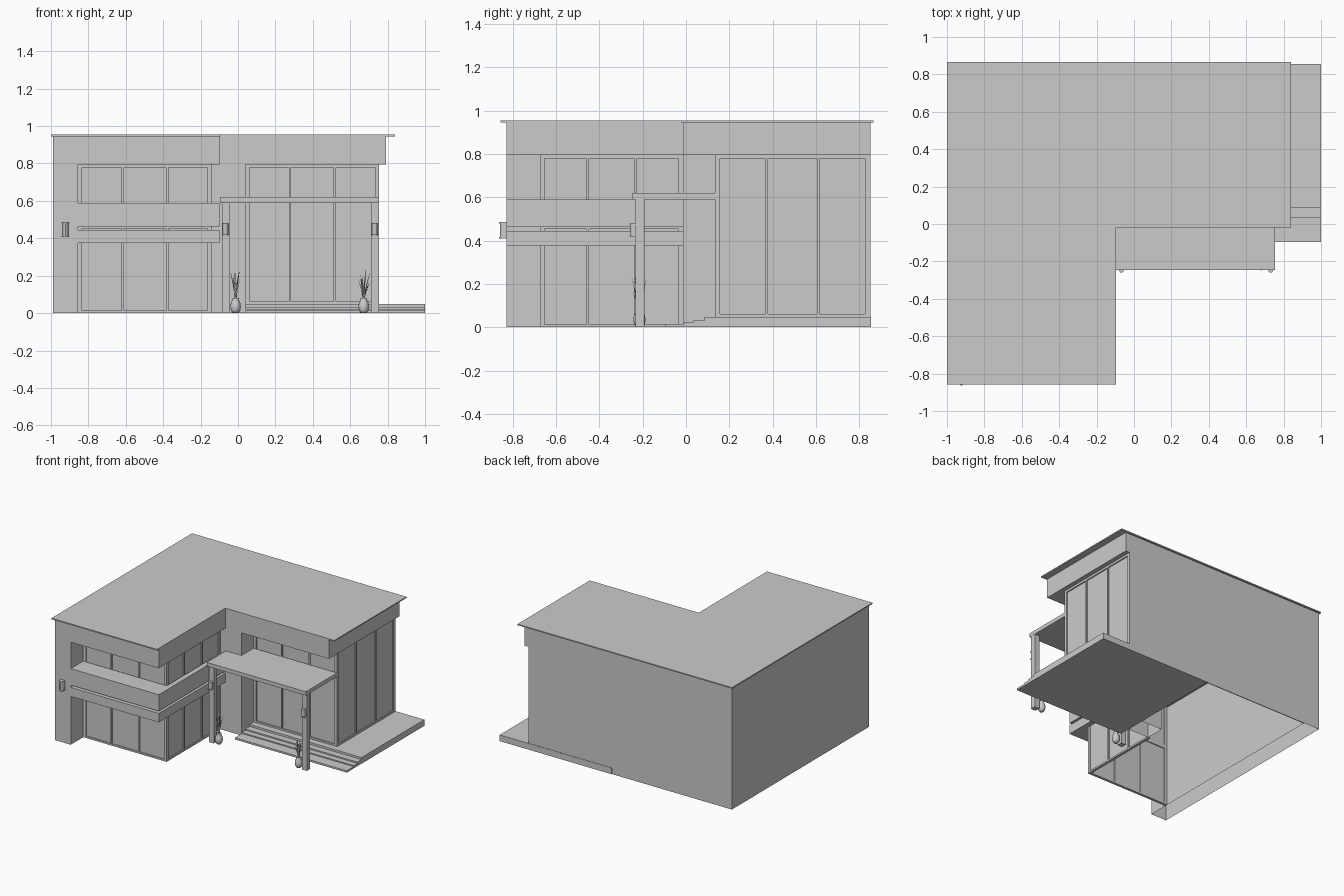
import bpy, bmesh, math, random
from mathutils import Vector

if "Cube" in bpy.data.objects:
    bpy.data.objects.remove(bpy.data.objects["Cube"])

random.seed(4)


def finish(name, bm):
    bmesh.ops.recalc_face_normals(bm, faces=bm.faces)
    me = bpy.data.meshes.new(name)
    bm.to_mesh(me)
    bm.free()
    ob = bpy.data.objects.new(name, me)
    bpy.context.collection.objects.link(ob)
    return ob


def add_prism(bm, pts, z0, z1, bottom=True):
    low = [bm.verts.new((x, y, z0)) for x, y in pts]
    top = [bm.verts.new((x, y, z1)) for x, y in pts]
    bm.faces.new(top)
    if bottom:
        bm.faces.new(low[::-1])
    n = len(pts)
    for i in range(n):
        j = (i + 1) % n
        bm.faces.new((low[i], low[j], top[j], top[i]))


def add_box(bm, x0, x1, y0, y1, z0, z1, bottom=True):
    add_prism(bm, [(x0, y0), (x1, y0), (x1, y1), (x0, y1)], z0, z1, bottom)


def prism(name, pts, z0, z1, bottom=True):
    bm = bmesh.new()
    add_prism(bm, pts, z0, z1, bottom)
    return finish(name, bm)


def box(name, x0, x1, y0, y1, z0, z1, bottom=True):
    return prism(name, [(x0, y0), (x1, y0), (x1, y1), (x0, y1)], z0, z1, bottom)


def window(name, axis, a0, a1, outer, inward, z0, z1, panes=3, border=0.022):
    """Framed glazing along x or y; outer face at 'outer', going inward by sign."""
    def slab(bm, u0, u1, d0, d1, w0, w1):
        v0, v1 = sorted((outer + inward * d0, outer + inward * d1))
        if axis == 'x':
            add_box(bm, u0, u1, v0, v1, w0, w1)
        else:
            add_box(bm, v0, v1, u0, u1, w0, w1)
    bm = bmesh.new()
    slab(bm, a0, a0 + border, 0, 0.02, z0, z1)
    slab(bm, a1 - border, a1, 0, 0.02, z0, z1)
    slab(bm, a0 + border, a1 - border, 0, 0.02, z0, z0 + 0.013)
    slab(bm, a0 + border, a1 - border, 0, 0.02, z1 - 0.017, z1)
    for i in range(1, panes):
        c = a0 + (a1 - a0) * i / panes
        slab(bm, c - 0.006, c + 0.006, 0, 0.02, z0 + 0.013, z1 - 0.017)
    finish(name + "_frame", bm)
    bm = bmesh.new()
    slab(bm, a0 + 0.01, a1 - 0.01, 0.009, 0.013, z0 + 0.005, z1 - 0.005)
    finish(name + "_glass", bm)


# Roof slab and deep fascia below it
prism("roof_slab", [(-1, -0.857), (-0.095, -0.857), (-0.095, -0.02), (0.84, -0.02),
                    (0.84, 0.865), (-1, 0.865)], 0.945, 0.954)
prism("roof_fascia", [(-0.99, -0.828), (-0.10, -0.828), (-0.10, -0.013), (0.79, -0.013),
                      (0.79, 0.852), (-0.99, 0.852)], 0.795, 0.945)

# Walls: hollow left wall, thin back wall, pier beside the entrance
box("left_wall", -0.99, -0.855, -0.828, 0.852, 0, 0.795, bottom=False)
box("back_wall", -0.855, 0.755, 0.846, 0.852, 0, 0.795)
box("entrance_pier", -0.14, 0.04, -0.013, 0.135, 0, 0.795, bottom=False)

# Two-part band wrapping the wing, with a narrow slot between
band = [(-0.855, -0.828), (-0.10, -0.828), (-0.10, -0.013), (-0.14, -0.013),
        (-0.14, -0.675), (-0.855, -0.675)]
prism("wing_band_lower", band, 0.375, 0.445)
prism("wing_band_upper", band, 0.462, 0.59)

# Glazing
for level, z0, z1 in (("lower", 0.0, 0.47), ("upper", 0.47, 0.795)):
    window("wing_front_" + level, 'x', -0.855, -0.14, -0.675, 1, z0, z1)
    window("wing_side_" + level, 'y', -0.675, -0.013, -0.14, -1, z0, z1)
window("main_front", 'x', 0.04, 0.755, 0.135, 1, 0.048, 0.795)
window("main_side", 'y', 0.135, 0.848, 0.755, -1, 0.048, 0.795)

# Deck and steps as one stepped profile extruded along x
profile = [(-0.095, 0), (-0.095, 0.014), (-0.01, 0.014), (-0.01, 0.022), (0.035, 0.022),
           (0.035, 0.032), (0.085, 0.032), (0.085, 0.048), (0.855, 0.048), (0.855, 0)]
bm = bmesh.new()
face = bm.faces.new([bm.verts.new((0.04, y, z)) for y, z in profile])
ext = bmesh.ops.extrude_face_region(bm, geom=[face], use_keep_orig=True)
bmesh.ops.translate(bm, vec=(0.96, 0, 0),
                    verts=[g for g in ext["geom"] if isinstance(g, bmesh.types.BMVert)])
finish("deck_with_steps", bm)

# Porch canopy and posts
box("porch_canopy", -0.095, 0.755, -0.247, 0.135, 0.59, 0.62)
for side, x in (("left", -0.065), ("right", 0.733)):
    box("porch_post_" + side, x - 0.021, x + 0.021, -0.234, -0.192, 0, 0.59)


# Half-round wall lamps with end caps
def lamp(name, x, y, z0, z1, r, depth):
    bm = bmesh.new()
    def ring(s):
        return [(x + r * s * math.cos(math.pi + math.pi * i / 8),
                 y + depth * s * math.sin(math.pi + math.pi * i / 8)) for i in range(9)]
    add_prism(bm, ring(0.88), z0 + 0.006, z1 - 0.006)
    add_prism(bm, ring(1), z0, z0 + 0.006)
    add_prism(bm, ring(1), z1 - 0.006, z1)
    finish(name, bm)


lamp("pier_lamp", -0.922, -0.828, 0.41, 0.485, 0.019, 0.036)
lamp("post_lamp_left", -0.067, -0.234, 0.418, 0.478, 0.017, 0.026)
lamp("post_lamp_right", 0.731, -0.234, 0.418, 0.478, 0.017, 0.026)


# Potted plants: lathed vase plus arching blades
def plant(name, cx, cy):
    bm = bmesh.new()
    outline = [(0.016, 0), (0.025, 0.015), (0.028, 0.035), (0.025, 0.055),
               (0.016, 0.072), (0.018, 0.082), (0.012, 0.076)]
    n = 16
    rings = [[bm.verts.new((cx + r * math.cos(2 * math.pi * i / n),
                            cy + r * math.sin(2 * math.pi * i / n), z)) for i in range(n)]
             for r, z in outline]
    for a, b in zip(rings, rings[1:]):
        for i in range(n):
            j = (i + 1) % n
            bm.faces.new((a[i], a[j], b[j], b[i]))
    bm.faces.new(rings[0][::-1])
    bm.faces.new(rings[-1])
    vase = finish(name + "_vase", bm)
    vase.data.shade_smooth()

    bm = bmesh.new()
    for k in range(14):
        ang = 2 * math.pi * k / 14 + random.uniform(-0.2, 0.2)
        lean, top = random.uniform(0.008, 0.038), random.uniform(0.16, 0.235)
        out = Vector((math.cos(ang), math.sin(ang), 0))
        side = Vector((-out.y, out.x, 0))
        prev = None
        for t, w in ((0, 0.002), (0.4, 0.003), (0.75, 0.0028), (1, 0.0005)):
            p = Vector((cx, cy, 0.07 + (top - 0.07) * t)) + out * (0.004 + lean * t ** 1.6)
            cur = [bm.verts.new(p + side * w), bm.verts.new(p - side * w)]
            if prev:
                bm.faces.new((prev[0], prev[1], cur[1], cur[0]))
            prev = cur
    finish(name + "_leaves", bm)


plant("plant_left", -0.013, -0.215)
plant("plant_right", 0.672, -0.215)
